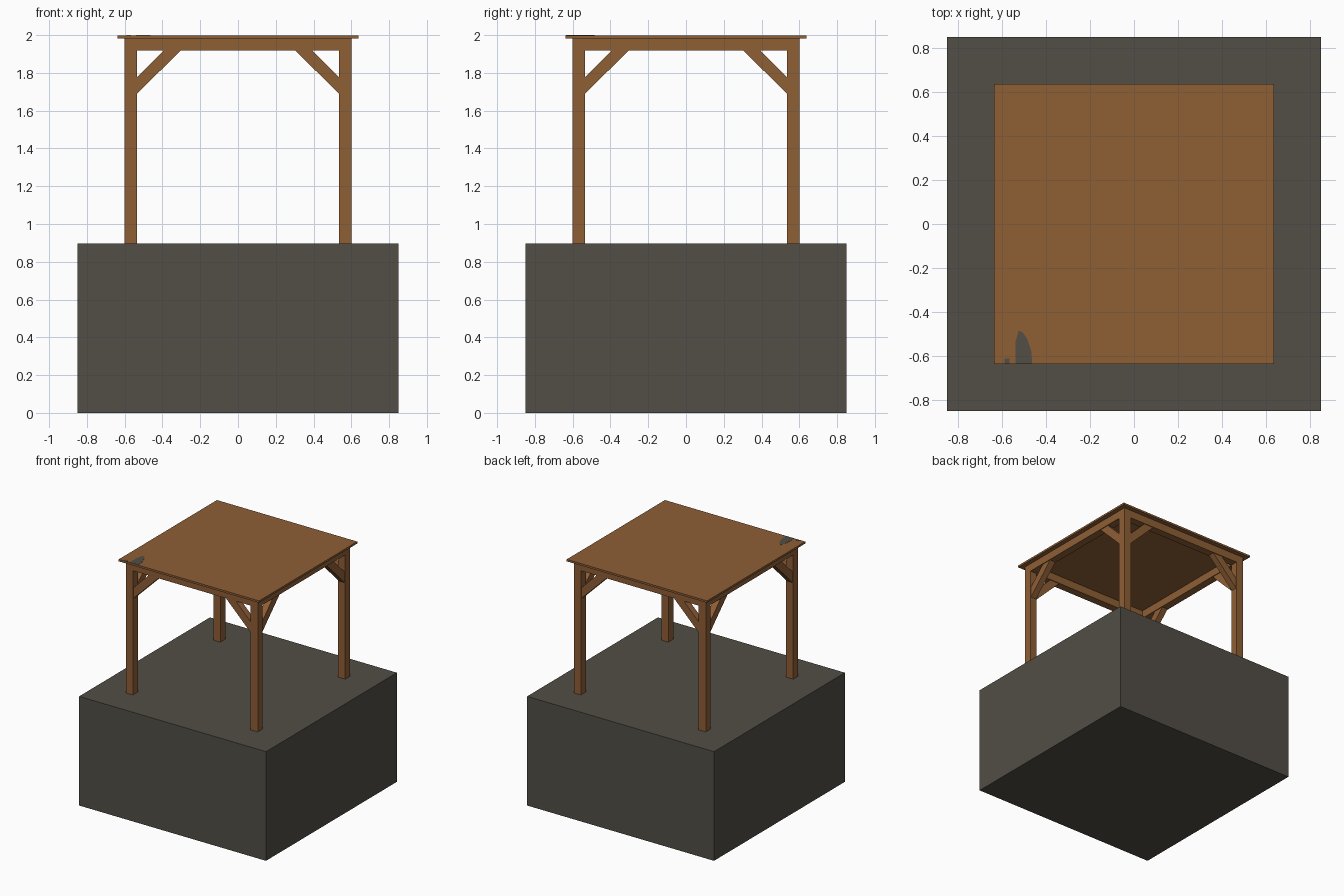
import bpy, bmesh
from mathutils import Matrix
from math import pi

if "Cube" in bpy.data.objects:
    bpy.data.objects.remove(bpy.data.objects["Cube"])


def material(name, rgb):
    m = bpy.data.materials.new(name)
    m.diffuse_color = (*rgb, 1)
    m.use_nodes = True
    m.node_tree.nodes["Principled BSDF"].inputs["Base Color"].default_value = m.diffuse_color
    return m


WOOD = material("brown wood", (0.275, 0.114, 0.036))
STONE = material("grey stone", (0.084, 0.076, 0.061))


def finish(name, bm, mat):
    bmesh.ops.recalc_face_normals(bm, faces=bm.faces)
    me = bpy.data.meshes.new(name)
    bm.to_mesh(me)
    bm.free()
    me.materials.append(mat)
    ob = bpy.data.objects.new(name, me)
    bpy.context.collection.objects.link(ob)
    return ob


def box(name, lo, hi, mat):
    bm = bmesh.new()
    bmesh.ops.create_cube(bm, size=1)
    for v in bm.verts:
        v.co = [lo[i] if v.co[i] < 0 else hi[i] for i in range(3)]
    return finish(name, bm, mat)


def prism(name, profile, direction, mat, matrix=Matrix()):
    bm = bmesh.new()
    face = bm.faces.new([bm.verts.new(p) for p in profile])
    ext = bmesh.ops.extrude_face_region(bm, geom=[face], use_keep_orig=True)
    moved = [g for g in ext["geom"] if isinstance(g, bmesh.types.BMVert)]
    bmesh.ops.translate(bm, verts=moved, vec=direction)
    bmesh.ops.transform(bm, matrix=matrix, verts=bm.verts)
    return finish(name, bm, mat)


BASE, BEAM, ROOF = 0.897, 1.918, 1.983   # key heights
OUT, IN = 0.60, 0.536                    # outer and inner post faces

# Stone block and flat roof board
box("stone_base", (-0.85, -0.85, 0), (0.85, 0.85, BASE), STONE)
box("roof_board", (-0.638, -0.638, ROOF), (0.638, 0.638, 1.999), WOOD)

# Four sides, each with a post, a beam and two diagonal braces
for i in range(4):
    turn = Matrix.Rotation(i * pi / 2, 4, 'Z')
    post = box(f"post_{i + 1}", (-OUT, -OUT, BASE), (-IN, -IN, ROOF), WOOD)
    beam = box(f"beam_{i + 1}", (-IN, -OUT, BEAM), (IN, -IN, ROOF), WOOD)
    for ob in (post, beam):
        ob.data.transform(turn)
    for s, side in ((-1, "left"), (1, "right")):
        y = -OUT + 0.006
        profile = [(s * IN, y, 1.688), (s * 0.304, y, BEAM),
                   (s * 0.394, y, BEAM), (s * IN, y, 1.776)]
        prism(f"brace_{i + 1}_{side}", profile, (0, 0.052, 0), WOOD, turn)

# Worn grey patches at the front left corner of the roof
z = 1.999
patch = [(-0.54, -0.636), (-0.463, -0.636), (-0.467, -0.58), (-0.485, -0.525),
         (-0.505, -0.495), (-0.525, -0.485), (-0.54, -0.54)]
prism("large_worn_patch", [(x, y, z) for x, y in patch], (0, 0, 0.001), STONE)
box("small_worn_patch", (-0.59, -0.636, z), (-0.566, -0.612, 2.0), STONE)
